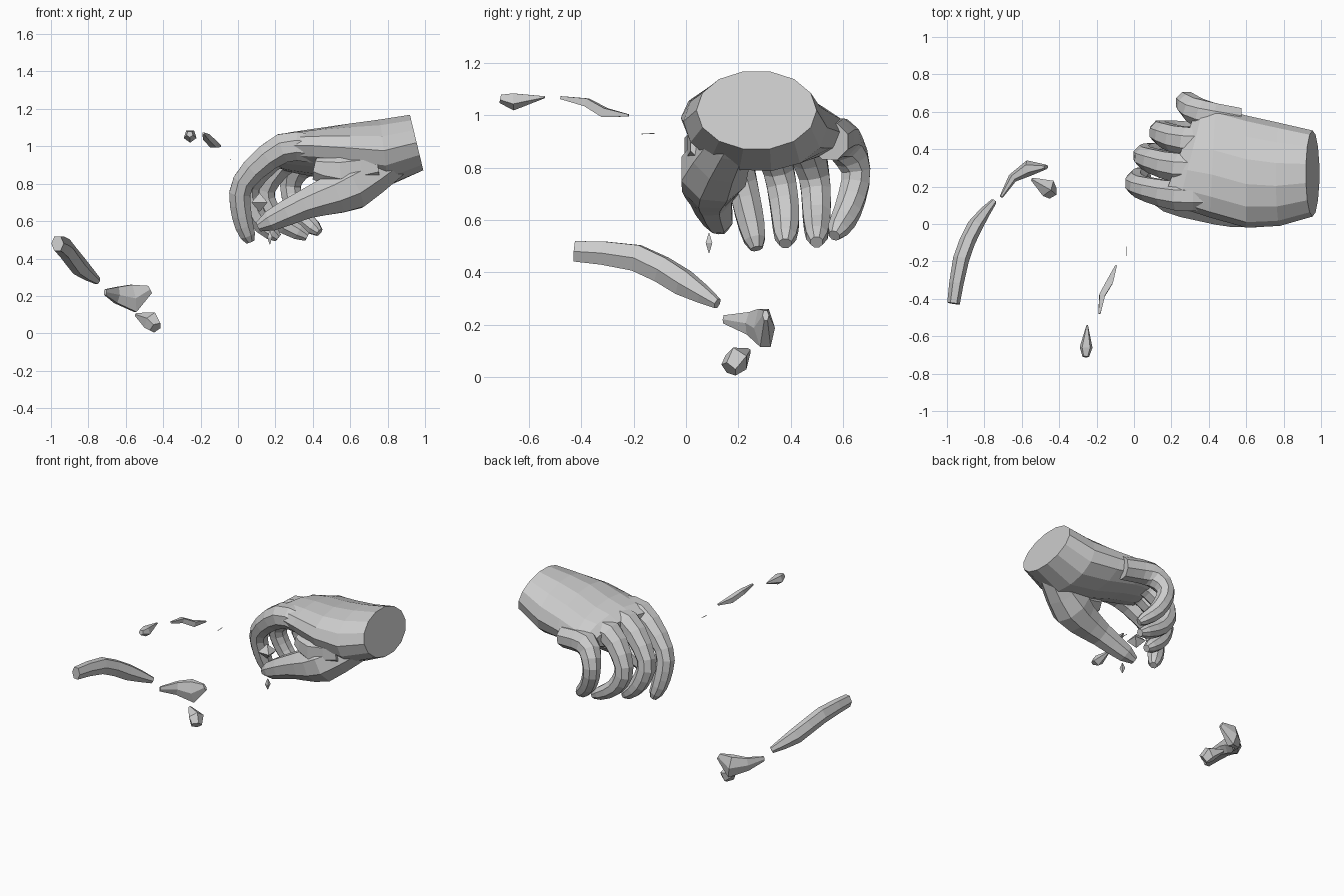
import bpy, bmesh, math
from mathutils import Vector

if "Cube" in bpy.data.objects:
    bpy.data.objects.remove(bpy.data.objects["Cube"])

X, Y, Z = Vector((1, 0, 0)), Vector((0, 1, 0)), Vector((0, 0, 1))


def skin(name, rings):
    """Bridge point rings and cap both ends."""
    bm = bmesh.new()
    vs = [[bm.verts.new(p) for p in r] for r in rings]
    n = len(vs[0])
    for a, b in zip(vs, vs[1:]):
        for i in range(n):
            j = (i + 1) % n
            bm.faces.new((a[i], a[j], b[j], b[i]))
    bm.faces.new(vs[0])
    bm.faces.new(vs[-1])
    bmesh.ops.recalc_face_normals(bm, faces=bm.faces)
    me = bpy.data.meshes.new(name)
    bm.to_mesh(me)
    bm.free()
    ob = bpy.data.objects.new(name, me)
    bpy.context.collection.objects.link(ob)
    return ob


def spline(keys, radii, steps):
    """Smooth path through the keys, with evenly blended radii."""
    k = [Vector(p) for p in keys]
    last = len(k) - 1
    out = []
    for i in range(last):
        m0 = (k[i + 1] - k[max(i - 1, 0)]) / 2
        m1 = (k[min(i + 2, last)] - k[i]) / 2
        for s in range(steps):
            t = s / steps
            p = (k[i] * (2*t**3 - 3*t**2 + 1) + m0 * (t**3 - 2*t**2 + t)
                 + k[i + 1] * (3*t**2 - 2*t**3) + m1 * (t**3 - t**2))
            out.append((p, radii[i] + (radii[i + 1] - radii[i]) * t))
    return out + [(k[-1], radii[-1])]


def tube(name, keys, radii, side_dir, sides=8, steps=3, flat=1.0, tip=False):
    path = spline(keys, radii, steps)
    last = len(path) - 1
    rings = []
    for i, (p, r) in enumerate(path):
        t = (path[min(i + 1, last)][0] - path[max(i - 1, 0)][0]).normalized()
        side = (side_dir - t * side_dir.dot(t)).normalized()
        nor = t.cross(side)
        if tip:
            r *= max(.5, math.sqrt(1 - (i / last) ** 14))
        angles = [2 * math.pi * (j + .5) / sides for j in range(sides)]
        rings.append([p + side * r * math.cos(a) + nor * r * flat * math.sin(a)
                      for a in angles])
    return skin(name, rings)


# palm and wrist: x, y, z, half width, half height
rings = []
for x, y, z, ry, rz in ((.955, .27, 1.02, .23, .152), (.78, .265, .965, .275, .18),
                        (.60, .28, .965, .30, .155), (.42, .33, .965, .295, .125),
                        (.30, .345, .965, .255, .105), (.235, .345, .95, .22, .075)):
    lean = max(0, (x - .6) * .68)
    roll = min(.15, (.955 - x) * .24)
    yaw = max(0, (.45 - x) * 1.7)
    angles = [2 * math.pi * k / 14 for k in range(14)]
    rings.append([(x - lean * rz * math.sin(a) + yaw * ry * math.cos(a),
                   y + ry * math.cos(a),
                   z + rz * math.sin(a) - roll * ry * math.cos(a)) for a in angles])
hand = skin("hand", rings)

# thumb with its web, then fingers given by knuckle, two joints and tip
digits = [
    tube("thumb", [(.88, .2, .955), (.61, .105, .785), (.36, .095, .69), (.11, .135, .57)],
         (.085, .135, .085, .058), Y, tip=True),
    tube("thumb_web", [(.74, .11, .90), (.55, .10, .87), (.42, .12, .89)],
         (.10, .115, .075), Y, steps=2)]
fingers = {
    "index_finger": [(.24, .15, .99), (.03, .20, .81), (.02, .24, .63), (.065, .27, .49)],
    "middle_finger": [(.24, .30, .98), (.06, .355, .79), (.10, .38, .62), (.215, .38, .51)],
    "ring_finger": [(.28, .44, .945), (.14, .49, .77), (.20, .50, .62), (.37, .50, .515)],
    "little_finger": [(.36, .59, .91), (.28, .65, .79), (.33, .62, .64), (.435, .567, .54)],
}
for i, (name, keys) in enumerate(fingers.items()):
    size = .95 if i == 3 else 1
    root = Vector(keys[0]) + Vector((.2, -.04 * (i == 3), -.01))
    radii = [size * r for r in (.08, .085, .063, .058, .05)]
    digits.append(tube(name, [root] + keys, radii, Y, tip=True))

# fuse everything into one skin
bpy.context.view_layer.objects.active = hand
for digit in digits:
    mod = hand.modifiers.new("join", 'BOOLEAN')
    mod.operation, mod.solver, mod.object = 'UNION', 'EXACT', digit
    bpy.ops.object.modifier_apply(modifier=mod.name)
    bpy.data.objects.remove(digit)

# scraps held between thumb and fingers
for name, c, r, h in (("held_scrap", (.115, .16, .70), .06, .05),
                      ("held_spike", (.17, .088, .512), .018, .038)):
    c = Vector(c)
    tube(name, [c - Z * h, c, c + Z * h], (.002, r, .002), Y, 4, 1)

# upper trail of fragments
tube("upper_fragment_far", [(-.258, -.71, 1.065), (-.256, -.66, 1.055), (-.25, -.54, 1.07)],
     (.018, .036, .004), Z, 5, 1)
tube("upper_fragment_mid", [(-.185, -.48, 1.068), (-.17, -.38, 1.05), (-.13, -.31, 1.01),
                            (-.095, -.22, 1.0)], (.008, .022, .025, .006), Z, 4, 1)
tube("upper_fragment_near", [(-.04, -.17, .929), (-.04, -.12, .931)], (.002, .002), Z, 4, 1)

# lower trail of fragments
tube("lower_fragment_long", [(-.965, -.425, .48), (-.925, -.19, .455), (-.85, -.01, .36),
                             (-.75, .12, .28)], (.045, .058, .056, .022), Z, 6, 2, .75)
tube("lower_fragment_curved", [(-.71, .145, .22), (-.65, .245, .205), (-.56, .30, .187),
                               (-.47, .305, .235)], (.018, .05, .085, .025), Z, 6, 1, .5)
tube("lower_fragment_end", [(-.545, .24, .10), (-.465, .195, .066), (-.44, .165, .03)],
     (.01, .052, .036), Y, 5, 1)
